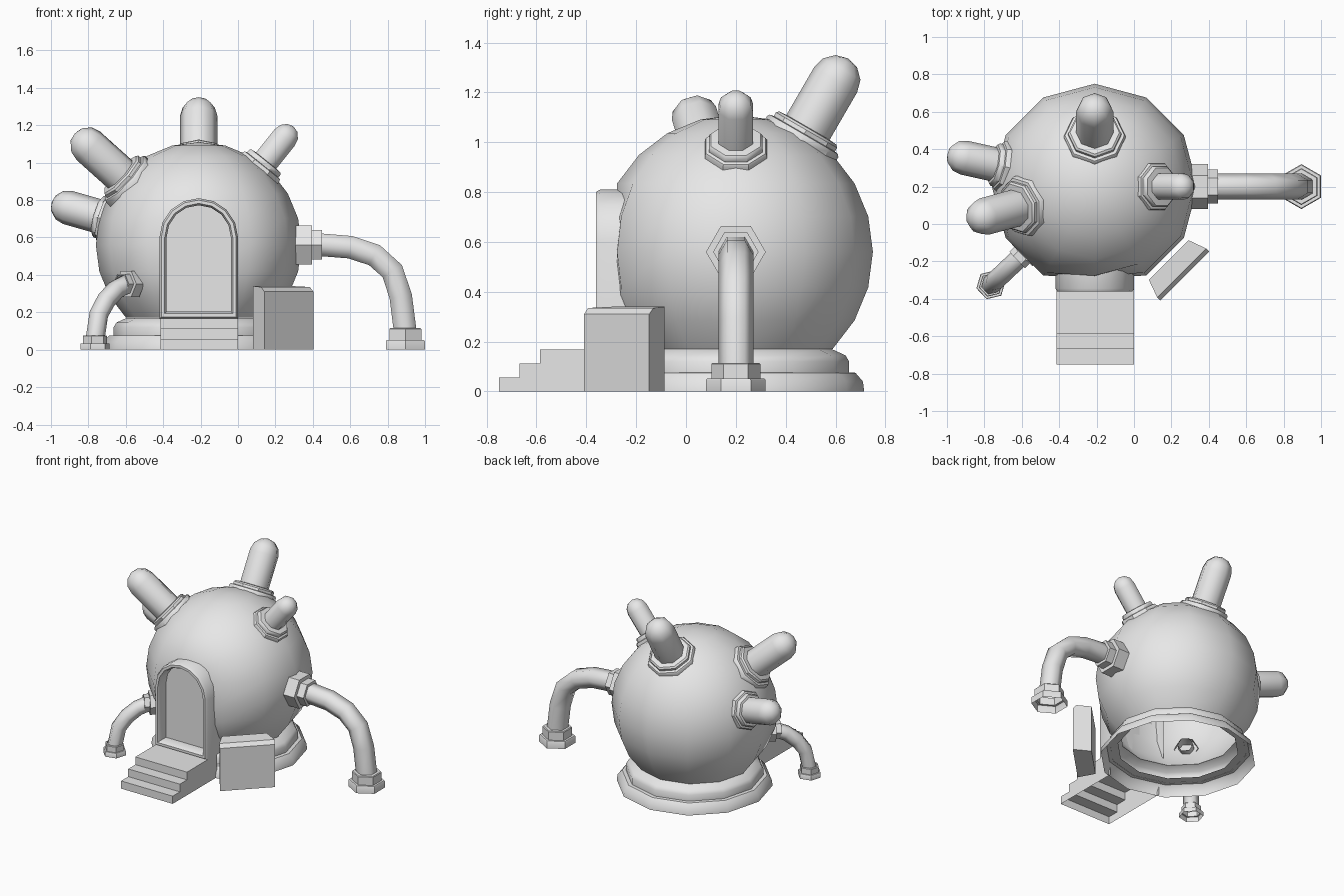
import bpy
import bmesh
from math import sin, cos, pi, radians
from mathutils import Vector

cube = bpy.data.objects.get("Cube")
if cube:
    bpy.data.objects.remove(cube, do_unlink=True)

GREY = bpy.data.materials.new("plain_grey")
GREY.use_nodes = True
GREY.diffuse_color = (0.8, 0.8, 0.8, 1)
GREY.node_tree.nodes["Principled BSDF"].inputs["Base Color"].default_value = (0.8, 0.8, 0.8, 1)

UP = Vector((0, 0, 1))
CENTRE = Vector((-0.21, 0.2, 0.56))
AXIS_FOOT = Vector((CENTRE.x, CENTRE.y, 0))
RADIUS = 0.55


def skin(name, loops, cap_start=False, cap_end=False, closed=True, angle=40):
    """Bridge a list of equal point loops into one smooth-shaded object."""
    bm = bmesh.new()
    rows = [[bm.verts.new(p) for p in loop] for loop in loops]
    count = len(rows[0])
    for a, b in zip(rows, rows[1:]):
        for i in range(count if closed else count - 1):
            j = (i + 1) % count
            bm.faces.new((a[i], a[j], b[j], b[i]))
    if cap_start:
        bm.faces.new(rows[0][::-1])
    if cap_end:
        bm.faces.new(rows[-1])
    bmesh.ops.remove_doubles(bm, verts=bm.verts, dist=1e-5)
    bmesh.ops.recalc_face_normals(bm, faces=bm.faces)
    mesh = bpy.data.meshes.new(name)
    bm.to_mesh(mesh)
    bm.free()
    mesh.materials.append(GREY)
    mesh.shade_smooth()
    mesh.set_sharp_from_angle(angle=radians(angle))
    obj = bpy.data.objects.new(name, mesh)
    bpy.context.collection.objects.link(obj)
    return obj


def ring(origin, u, v, r, sides, phase=0.0):
    steps = [2 * pi * i / sides + phase for i in range(sides)]
    return [origin + u * (r * cos(a)) + v * (r * sin(a)) for a in steps]


def lathe(name, profile, sides, origin, axis, phase=0.0, side=None, angle=40):
    """Turn (radius, distance) pairs around an axis."""
    axis = axis.normalized()
    u = side or axis.cross(UP).normalized()
    v = axis.cross(u)
    loops = [ring(origin + axis * t, u, v, r, sides, phase) for r, t in profile]
    return skin(name, loops, angle=angle)


# Round body, open underneath, flattened at the doorway
elevations = [radians(e) for e in range(-45, 91, 15)]
body = lathe("body", [(RADIUS * cos(e), RADIUS * sin(e)) for e in elevations],
             12, CENTRE, UP, side=Vector((1, 0, 0)), angle=65)
for vert in body.data.vertices:
    vert.co.y = max(vert.co.y, -0.28)

# Two-tier plinth
lathe("plinth_lower", [(0.515, 0), (0.51, 0.04), (0.48, 0.075), (0.4, 0.08)],
      12, AXIS_FOOT, UP, side=Vector((1, 0, 0)))
lathe("plinth_upper", [(0.455, 0.075), (0.455, 0.12), (0.44, 0.145), (0.385, 0.17)],
      12, AXIS_FOOT, UP, side=Vector((1, 0, 0)))


# Round-ended stubs with stepped collars
def stub(name, direction, r, collar, phase=0.0):
    d = Vector(direction)
    reach = d.length
    dome = [(r * cos(a), reach + r * sin(a)) for a in (0, pi / 6, pi / 3, pi / 2)]
    lathe(name, [(r, 0.48)] + dome, 8, CENTRE, d, phase, angle=65)
    lathe(name + "_collar",
          [(collar, 0.49), (collar, 0.535), (collar * 0.96, 0.545), (collar * 0.86, 0.548),
           (collar * 0.86, 0.565), (collar * 0.8, 0.575), (r * 0.95, 0.578)],
          8, CENTRE, d, phase)


stub("stub_back", (0, 0.4, 0.69), 0.1, 0.165)
stub("stub_front_right", (-0.59, -0.16, 0.53), 0.1, 0.165)
stub("stub_right", (-0.7, 0.155, 0.2), 0.092, 0.135)
stub("stub_left", (0.46, 0, 0.575), 0.075, 0.135, pi / 8)


# Bent pipe legs: path is (distance out from the body axis, height)
def leg(name, direction, path, pipe, size, collar_from):
    out = Vector(direction).normalized()
    side = out.cross(UP)
    pts = [AXIS_FOOT + out * s + UP * z for s, z in path]
    loops = []
    for i, p in enumerate(pts):
        tangent = (pts[min(i + 1, len(pts) - 1)] - pts[max(i - 1, 0)]).normalized()
        loops.append(ring(p, side, tangent.cross(side), pipe, 6))
    skin(name + "_pipe", loops, angle=65)
    k = size
    lathe(name + "_foot", [(k, 0), (k, 0.38 * k), (0.96 * k, 0.43 * k), (0.82 * k, 0.43 * k),
                           (0.82 * k, 0.92 * k), (0.78 * k, 0.96 * k), (pipe, 0.96 * k)],
          6, AXIS_FOOT + out * path[-1][0], UP, side=side)
    lathe(name + "_collar", [(k, 0), (k, 0.75 * k), (0.76 * k, 0.75 * k),
                             (0.76 * k, 1.2 * k), (pipe, 1.2 * k)],
          6, AXIS_FOOT + out * collar_from + UP * path[0][1], out, side=side)


leg("leg_left", (1, 0, 0),
    [(0.5, 0.56), (0.66, 0.56), (0.81, 0.548), (0.94, 0.505), (1.035, 0.42),
     (1.08, 0.285), (1.105, 0.09)], 0.07, 0.12, 0.515)
leg("leg_right", (-0.555, -0.525, 0),
    [(0.42, 0.352), (0.53, 0.352), (0.61, 0.32), (0.68, 0.265),
     (0.735, 0.19), (0.764, 0.05)], 0.052, 0.08, 0.475)


# Arched door frame with a recessed door
def arch(inset, y):
    r = 0.21 - inset
    pts = [(r, 0.165 + inset)] + [(r * cos(pi * i / 8), 0.6 + r * sin(pi * i / 8)) for i in range(9)]
    pts.append((-r, 0.165 + inset))
    return [Vector((CENTRE.x + x, y, z)) for x, z in pts]


frame_section = [(0, -0.2), (0, -0.345), (0.01, -0.362), (0.028, -0.362),
                 (0.038, -0.345), (0.038, -0.28)]
skin("door_frame", [arch(i, y) for i, y in frame_section])
door = [arch(0.036, -0.281), arch(0.036, -0.275)]
skin("door", door, cap_start=True, cap_end=True)

# Three front steps, hollow underneath
RISE, RUN, FRONT = 0.056, 0.082, -0.75
for n in range(3):
    y0 = FRONT + n * RUN
    y1 = y0 + RUN if n < 2 else -0.24
    top = (n + 1) * RISE
    tread = [Vector((x, y, z)) for y, z in ((y0, top - RISE), (y0, top), (y1, top))
             for x in (-0.415, 0)]
    skin("step", [tread[0:2], tread[2:4], tread[4:6]], closed=False)
    for x in (-0.415, 0):
        skin("step_side", [[Vector((x, y0, 0)), Vector((x, y1, 0))],
                           [Vector((x, y0, top)), Vector((x, y1, top))]], closed=False)

# Thick slanted slab beside the steps: (distance outward, height, end trim)
along = Vector((1, 1, 0)).normalized()
outward = Vector((1, -1, 0)).normalized()
slab_section = [(0.389, 0, 0), (0.389, 0.31, 0), (0.365, 0.335, 0),
                (0.268, 0.34, 0.035), (0.268, 0, 0.035)]
ends = []
for t, trim_sign in ((-0.19, 1), (0.18, -1)):
    ends.append([along * (t + trim_sign * trim) + outward * d + UP * z
                 for d, z, trim in slab_section])
skin("slab", ends, cap_start=True, cap_end=True)
